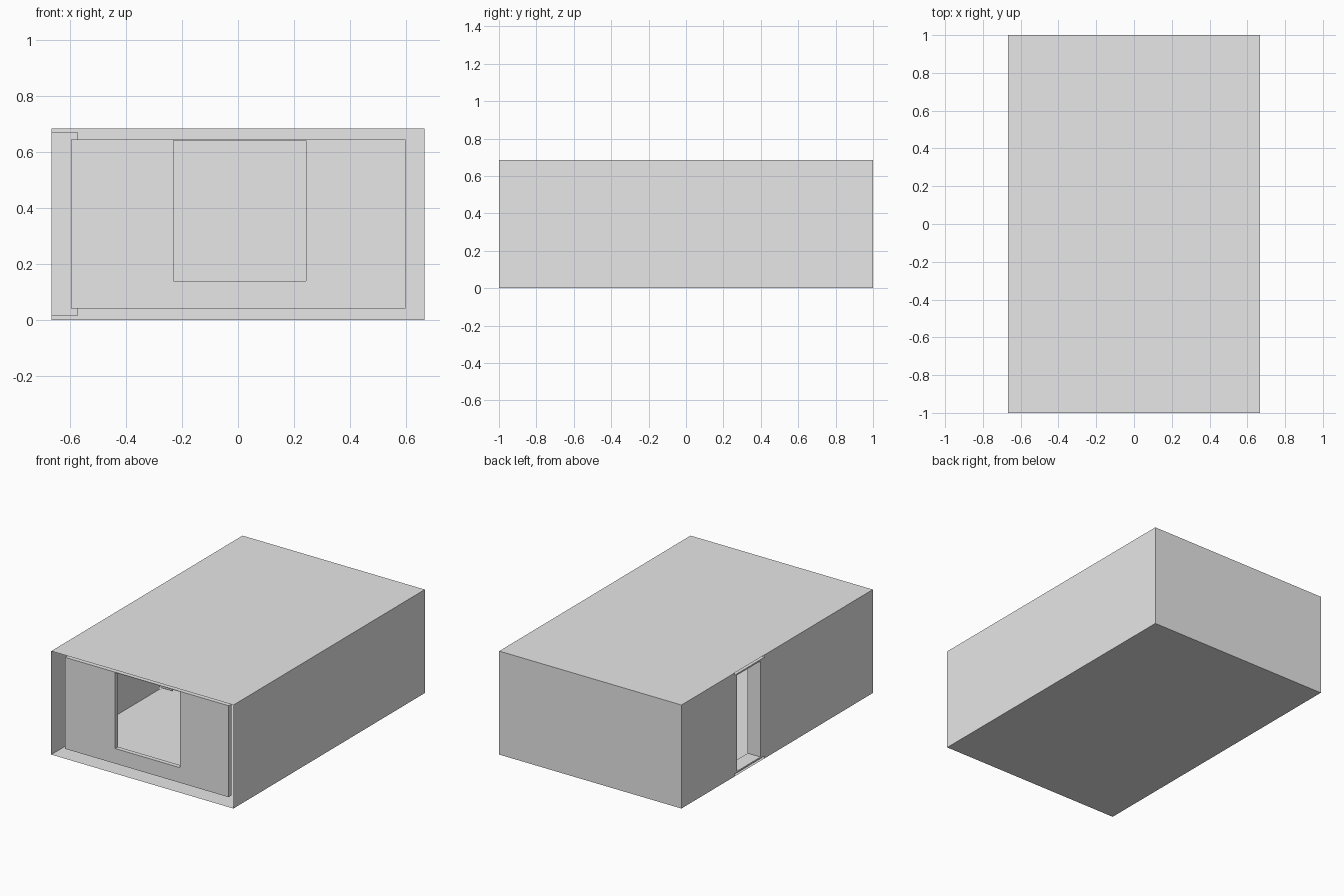
import bpy
import bmesh

cube = bpy.data.objects.get("Cube")
if cube:
    bpy.data.objects.remove(cube, do_unlink=True)

grey = bpy.data.materials.new("light_grey")
grey.use_nodes = True
colour = (0.8, 0.8, 0.8, 1)
grey.diffuse_color = colour
grey.node_tree.nodes["Principled BSDF"].inputs["Base Color"].default_value = colour

W, D, H = 0.667, 1.0, 0.685        # half width, half depth, height
DOOR = (0.13, 0.445)               # doorway along the side wall


def finish(name, bm):
    mesh = bpy.data.meshes.new(name)
    bm.to_mesh(mesh)
    bm.free()
    mesh.materials.append(grey)
    obj = bpy.data.objects.new(name, mesh)
    bpy.context.collection.objects.link(obj)
    return obj


def box(name, x, y, z):
    bm = bmesh.new()
    bmesh.ops.create_cube(bm, size=1)
    for v in bm.verts:
        v.co = [r[0] if c < 0 else r[1] for c, r in zip(v.co, (x, y, z))]
    return finish(name, bm)


def sheet(name, corners):
    bm = bmesh.new()
    bm.faces.new([bm.verts.new(c) for c in corners])
    return finish(name, bm)


# Thin outer shell, open at the front
sheet("roof", [(-W, -D, H), (W, -D, H), (W, D, H), (-W, D, H)])
sheet("floor", [(-W, -D, 0), (-W, D, 0), (W, D, 0), (W, -D, 0)])
sheet("back_wall", [(W, D, 0), (-W, D, 0), (-W, D, H), (W, D, H)])
sheet("plain_side_wall", [(W, -D, 0), (W, D, 0), (W, D, H), (W, -D, H)])

# Side wall in two lengths, leaving a full-height doorway
for name, a, b in (("door_wall_front", -D, DOOR[0]), ("door_wall_back", DOOR[1], D)):
    sheet(name, [(-W, b, 0), (-W, a, 0), (-W, a, H), (-W, b, H)])

# Recessed front panel: U-shaped profile around a tall opening
bottom, top, sill = 0.04, 0.645, 0.14
left, right = -0.23, 0.243
profile = [(-0.597, bottom), (0.6, bottom), (0.6, top), (right, top),
           (right, sill), (left, sill), (left, top), (-0.597, top)]
front_y, thick = -0.955, 0.03
bm = bmesh.new()
face = bm.faces.new([bm.verts.new((x, front_y, z)) for x, z in profile])
extruded = bmesh.ops.extrude_face_region(bm, geom=[face], use_keep_orig=True)
moved = [g for g in extruded["geom"] if isinstance(g, bmesh.types.BMVert)]
bmesh.ops.translate(bm, vec=(0, thick, 0), verts=moved)
bmesh.ops.recalc_face_normals(bm, faces=bm.faces)
finish("front_panel", bm)
box("front_panel_head", (left, right), (front_y, front_y + thick), (top - 0.003, top))

# Door frame lining the side doorway
frame_x = (-W, -0.573)
low, high = 0.015, 0.67
box("door_jamb_front", frame_x, (DOOR[0], DOOR[0] + 0.043), (low, high))
box("door_jamb_back", frame_x, (DOOR[1] - 0.025, DOOR[1]), (low, high))
inner = (DOOR[0] + 0.043, DOOR[1] - 0.025)
box("door_sill", frame_x, inner, (low, low + 0.01))
box("door_head", frame_x, inner, (high - 0.01, high))
